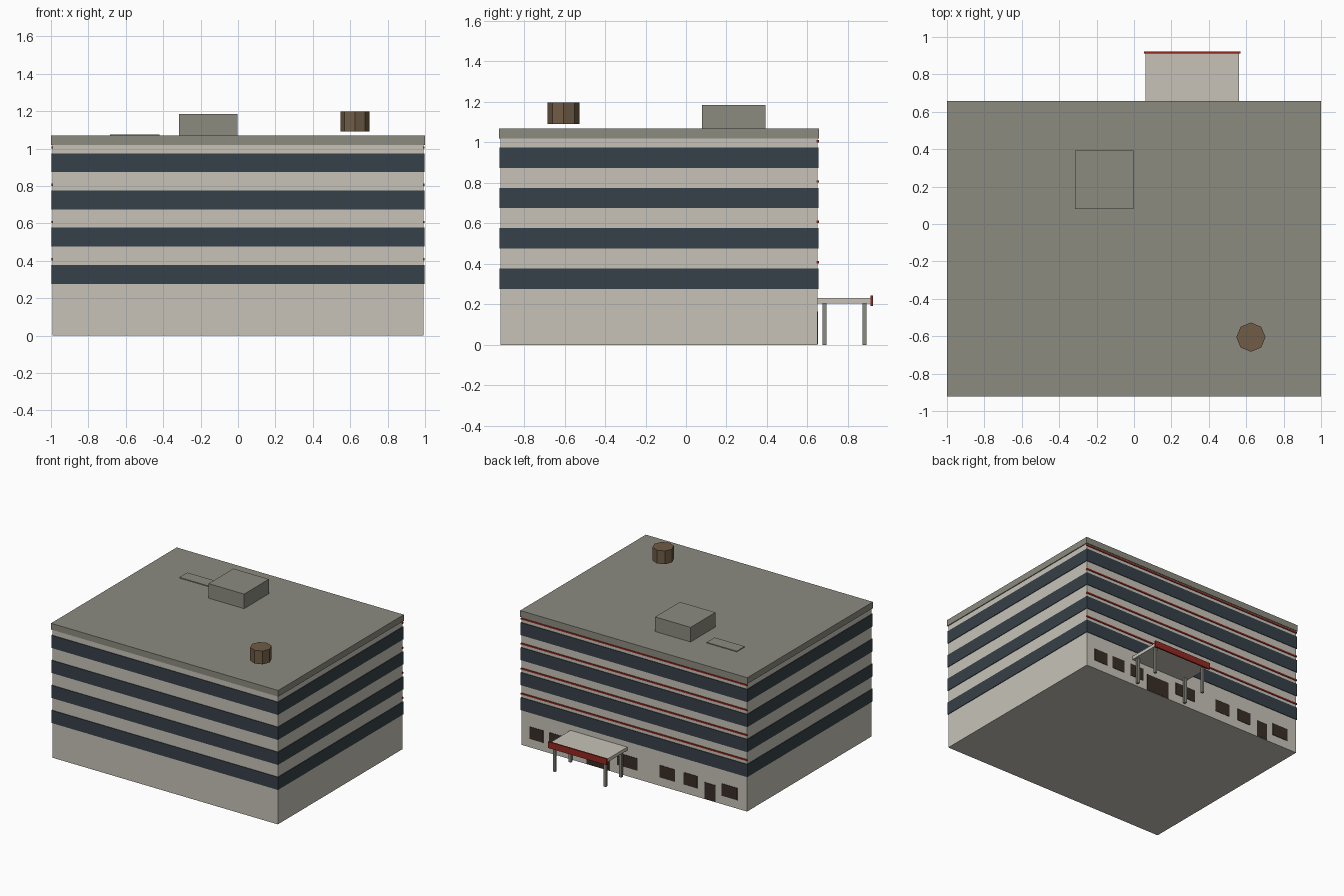
import bpy
from math import tau

cube = bpy.data.objects.get("Cube")
if cube:
    bpy.data.objects.remove(cube, do_unlink=True)


def material(name, r, g, b):
    m = bpy.data.materials.new(name)
    m.use_nodes = True
    m.diffuse_color = (r, g, b, 1)
    m.node_tree.nodes["Principled BSDF"].inputs["Base Color"].default_value = (r, g, b, 1)
    return m


CREAM = material("cream_wall", 0.57, 0.545, 0.48)
GREY = material("grey_roof", 0.262, 0.258, 0.216)
GLASS = material("dark_blue_glass", 0.037, 0.052, 0.065)
RED = material("red_trim", 0.3, 0.022, 0.015)
BROWN = material("dark_brown_opening", 0.04, 0.027, 0.02)
WOOD = material("brown_tank", 0.16, 0.107, 0.06)


def prism(name, outline, z0, z1, mat):
    """Extrude a counter-clockwise outline from z0 to z1."""
    n = len(outline)
    verts = [(x, y, z) for z in (z0, z1) for x, y in outline]
    faces = [tuple(reversed(range(n))), tuple(range(n, 2 * n))]
    faces += [(i, (i + 1) % n, n + (i + 1) % n, n + i) for i in range(n)]
    mesh = bpy.data.meshes.new(name)
    mesh.from_pydata(verts, [], faces)
    mesh.materials.append(mat)
    ob = bpy.data.objects.new(name, mesh)
    bpy.context.collection.objects.link(ob)
    return ob


def box(name, x0, x1, y0, y1, z0, z1, mat):
    return prism(name, [(x0, y0), (x1, y0), (x1, y1), (x0, y1)], z0, z1, mat)


# Main block and roof slab
box("building_walls", -0.993, 0.993, -0.917, 0.65, 0, 1.03, CREAM)
box("roof_slab", -1, 1, -0.923, 0.657, 1.02, 1.07, GREY)

# Glazed bands round every side, with a thin red strip above each at the back
for floor in range(4):
    z = 0.277 + floor * 0.199
    box(f"window_band_{floor + 1}", -0.998, 0.998, -0.922, 0.655, z, z + 0.101, GLASS)
    box(f"red_strip_{floor + 1}", -0.997, 0.997, 0.645, 0.656, z + 0.126, z + 0.138, RED)

# Ground floor windows and doors on the back wall
windows = [(0.8, 0.92), (0.64, 0.75), (0.46, 0.58), (-0.03, 0.15),
           (-0.36, -0.226), (-0.556, -0.437), (-0.908, -0.77)]
for i, (x0, x1) in enumerate(windows):
    box(f"ground_window_{i + 1}", x0, x1, 0.646, 0.653, 0.068, 0.165, BROWN)
for name, x0, x1 in (("main_door", 0.22, 0.42), ("side_door", -0.716, -0.62)):
    box(name, x0, x1, 0.646, 0.653, 0.003, 0.135, BROWN)

# Entrance canopy
box("canopy_roof", 0.062, 0.562, 0.645, 0.913, 0.205, 0.231, CREAM)
box("canopy_fascia", 0.053, 0.569, 0.911, 0.923, 0.193, 0.243, RED)
for side, x in (("left", 0.538), ("right", 0.092)):
    for end, y in (("inner", 0.685), ("outer", 0.882)):
        box(f"canopy_post_{end}_{side}", x - 0.01, x + 0.01, y - 0.01, y + 0.01,
            0, 0.207, GREY)

# Rooftop equipment
box("roof_house", -0.315, -0.002, 0.08, 0.392, 1.065, 1.186, GREY)
box("roof_hatch", -0.685, -0.42, 0.24, 0.34, 1.065, 1.076, GREY)
tank = bpy.data.objects
bpy.ops.mesh.primitive_cylinder_add(vertices=8, radius=0.078, depth=0.106,
                                    location=(0.625, -0.605, 1.145),
                                    rotation=(0, 0, 0))
tank = bpy.context.object
tank.name = "water_tank"
tank.data.materials.append(WOOD)
